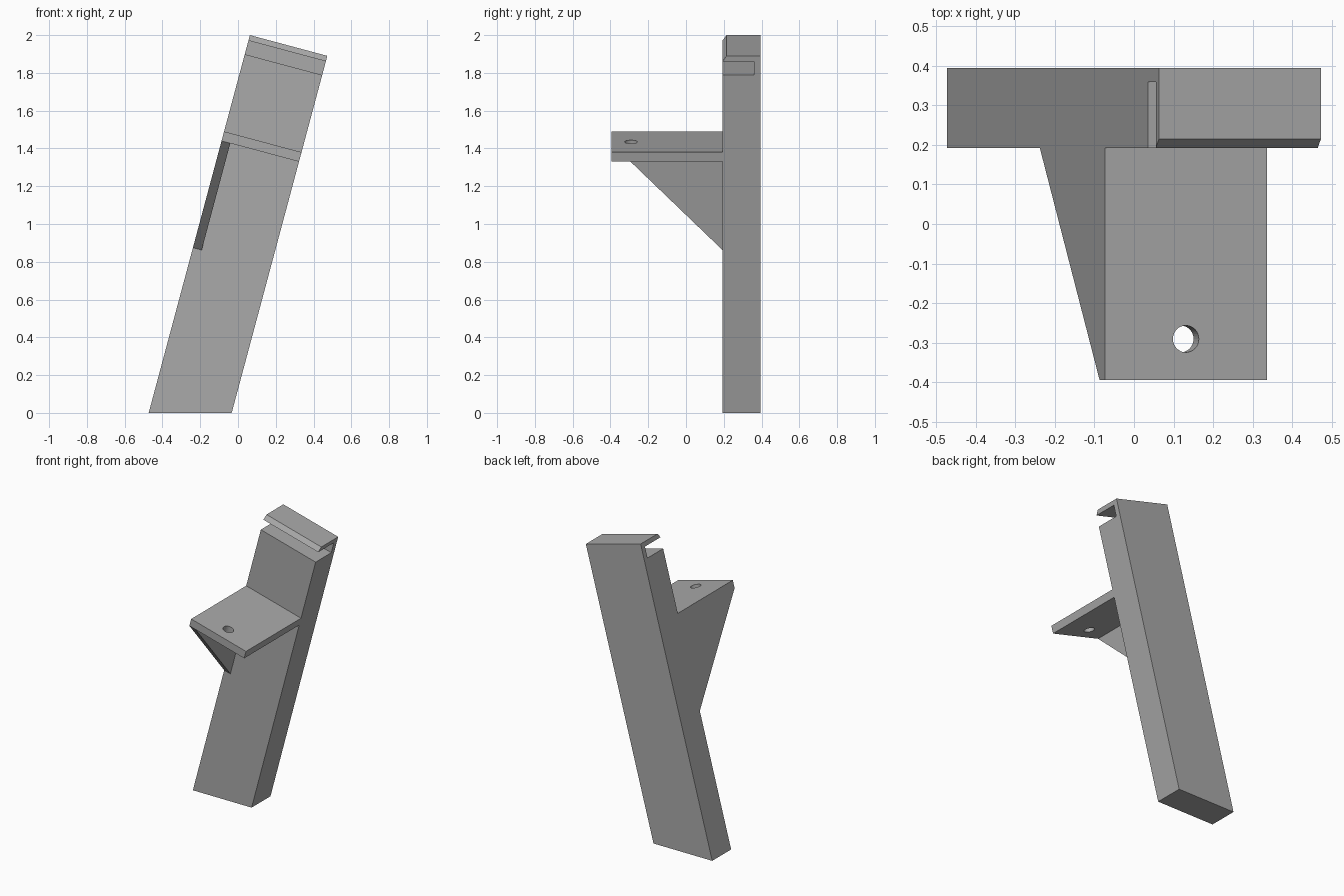
import bpy, bmesh, math
from mathutils import Matrix, Vector

cube = bpy.data.objects.get("Cube")
if cube:
    bpy.data.objects.remove(cube, do_unlink=True)

# Dimensions in the leaning frame: origin at the post's top left edge
LEAN = math.radians(15)
FRAME = Matrix.Translation((0.063, 0, 2)) @ Matrix.Rotation(LEAN, 4, "Y")
WIDTH = 0.4245
FRONT, BACK = 0.193, 0.395
SHELF_FRONT = -0.395
SHELF_TOP, SHELF_BOTTOM = -0.528, -0.58

grey = bpy.data.materials.new("plain grey")
grey.use_nodes = True
colour = (0.4, 0.4, 0.4, 1)
grey.diffuse_color = colour
grey.node_tree.nodes["Principled BSDF"].inputs["Base Color"].default_value = colour


def finish(name, bm):
    """Lean the mesh into place and turn it into an object."""
    bm.transform(FRAME)
    bmesh.ops.recalc_face_normals(bm, faces=bm.faces)
    mesh = bpy.data.meshes.new(name)
    bm.to_mesh(mesh)
    bm.free()
    mesh.materials.append(grey)
    obj = bpy.data.objects.new(name, mesh)
    bpy.context.collection.objects.link(obj)
    return obj


def extrude_profile(profile, width):
    """Extrude a (depth, height) side profile across the width."""
    bm = bmesh.new()
    face = bm.faces.new([bm.verts.new((0, y, z)) for y, z in profile])
    side = bmesh.ops.extrude_face_region(bm, geom=[face])["geom"]
    verts = [g for g in side if isinstance(g, bmesh.types.BMVert)]
    bmesh.ops.translate(bm, verts=verts, vec=(width, 0, 0))
    return bm


# Post with a slot below a bevelled lip, its foot cut level with the ground
post = extrude_profile([
    (BACK, -2.3), (BACK, 0), (0.215, 0), (FRONT, -0.03),
    (0.36, -0.03), (0.36, -0.105), (FRONT, -0.105), (FRONT, -2.3)], WIDTH)
to_local = FRAME.inverted()
cut = bmesh.ops.bisect_plane(
    post, geom=post.verts[:] + post.edges[:] + post.faces[:],
    plane_co=to_local @ Vector((0, 0, 0)),
    plane_no=to_local.to_3x3() @ Vector((0, 0, 1)), clear_inner=True)
rim = [g for g in cut["geom_cut"] if isinstance(g, bmesh.types.BMEdge)]
bmesh.ops.edgeloop_fill(post, edges=rim)
finish("post", post)

# Shelf
shelf = finish("shelf", extrude_profile([
    (SHELF_FRONT, SHELF_TOP), (FRONT, SHELF_TOP),
    (FRONT, SHELF_BOTTOM), (SHELF_FRONT, SHELF_BOTTOM)], WIDTH))

# Round hole through the shelf
drill = bmesh.new()
bmesh.ops.create_cone(
    drill, cap_ends=True, segments=32, radius1=0.034, radius2=0.034, depth=0.3,
    matrix=Matrix.Translation((WIDTH / 2, -0.291, SHELF_TOP)))
cutter = finish("hole_cutter", drill)
cutter.hide_render = True
hole = shelf.modifiers.new("hole", "BOOLEAN")
hole.operation = "DIFFERENCE"
hole.solver = "EXACT"
hole.object = cutter
bpy.context.view_layer.objects.active = shelf
bpy.ops.object.modifier_apply(modifier=hole.name)
bpy.data.objects.remove(cutter, do_unlink=True)

# Triangular brace under the shelf's right edge
finish("brace", extrude_profile([
    (SHELF_FRONT, SHELF_BOTTOM), (FRONT, SHELF_BOTTOM), (FRONT, -1.165)], 0.048))
